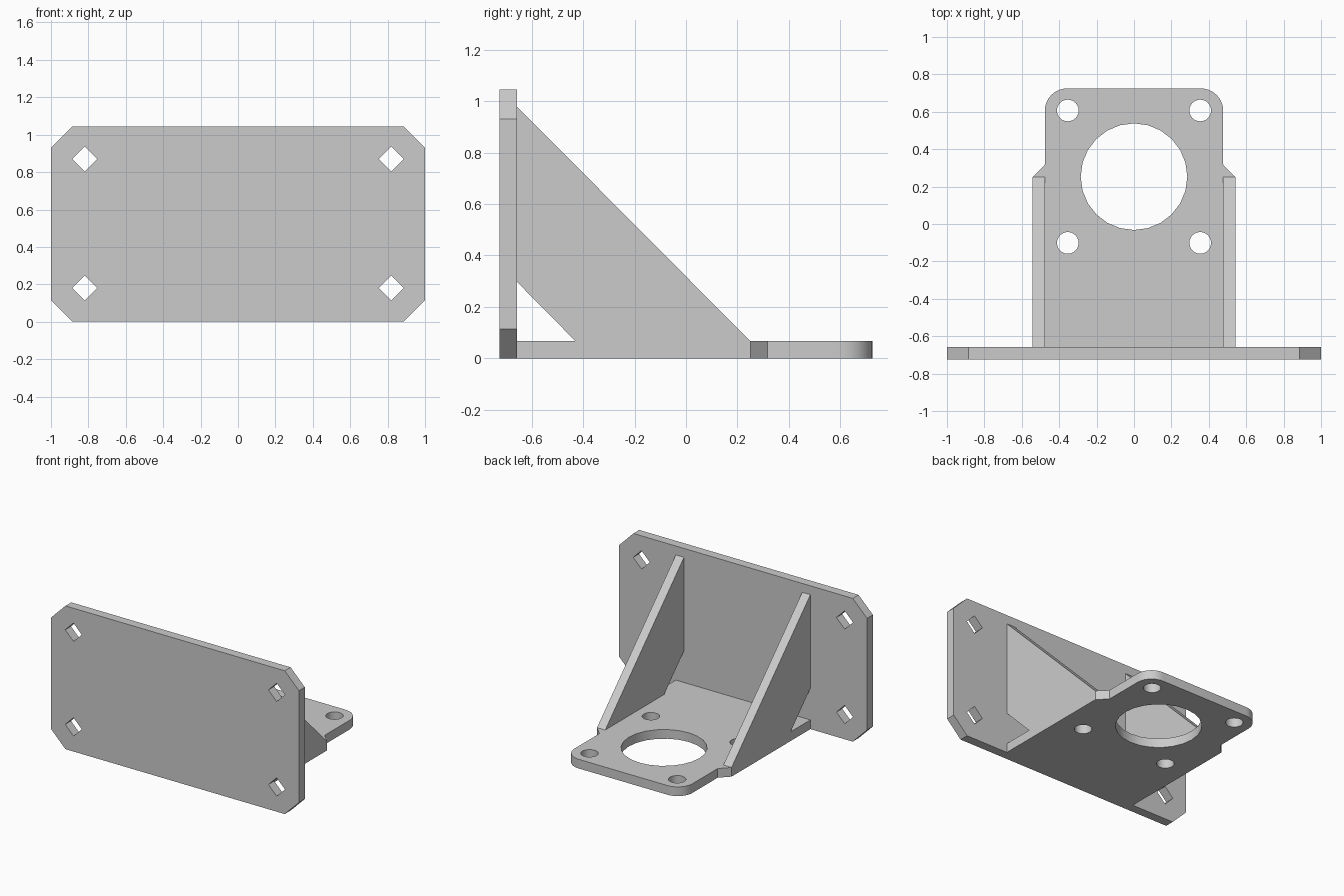
import bpy, bmesh
from math import sin, cos, pi, tau
from mathutils import Matrix, Vector

cube = bpy.data.objects.get("Cube")
if cube:
    bpy.data.objects.remove(cube, do_unlink=True)

grey = bpy.data.materials.new("plain grey")
grey.use_nodes = True
colour = (0.6, 0.6, 0.6, 1)
grey.diffuse_color = colour
grey.node_tree.nodes["Principled BSDF"].inputs["Base Color"].default_value = colour

T = 0.067                      # sheet thickness
FRONT, BACK = -0.725, 0.725    # depth limits
INNER = FRONT + T              # rear face of the mounting plate
HALF, RIB = 0.477, 0.543       # inner and outer faces of the side ribs
HEIGHT = 1.045


def ring(cx, cy, r, n, start=0.0):
    return [(cx + r * cos(start + tau * i / n), cy + r * sin(start + tau * i / n))
            for i in range(n)]


def mirrored(half):
    """Close a right-hand outline by reflecting it across x = 0."""
    return half + [(-x, y) for x, y in reversed(half)]


def sheet(name, outline, holes, matrix, depth=T):
    """Fill an outline with holes, thicken it, and place it."""
    bm = bmesh.new()
    for loop in [outline] + holes:
        vs = [bm.verts.new((x, y, 0)) for x, y in loop]
        for a, b in zip(vs, vs[1:] + vs[:1]):
            bm.edges.new((a, b))
    bmesh.ops.triangle_fill(bm, edges=bm.edges[:], use_beauty=True, normal=(0, 0, 1))
    ext = bmesh.ops.extrude_face_region(bm, geom=bm.faces[:], use_keep_orig=True)
    moved = [g for g in ext["geom"] if isinstance(g, bmesh.types.BMVert)]
    bmesh.ops.translate(bm, verts=moved, vec=(0, 0, depth))
    bmesh.ops.transform(bm, matrix=matrix, verts=bm.verts)
    bmesh.ops.recalc_face_normals(bm, faces=bm.faces[:])
    mesh = bpy.data.meshes.new(name)
    bm.to_mesh(mesh)
    bm.free()
    mesh.materials.append(grey)
    obj = bpy.data.objects.new(name, mesh)
    bpy.context.collection.objects.link(obj)
    return obj


# Upright mounting plate: clipped corners and four diamond holes
c = 0.115
plate = mirrored([(1 - c, 0), (1, c), (1, HEIGHT - c), (1 - c, HEIGHT)])
diamonds = [ring(x, z, 0.067, 4) for x in (-0.82, 0.82) for z in (0.18, 0.87)]
upright = Matrix.Translation((0, INNER, 0)) @ Matrix.Rotation(pi / 2, 4, "X")
sheet("mounting_plate", plate, diamonds, upright)

# Horizontal base: rounded tongue, large bore and four screw holes
r = 0.12
corner = [(HALF - r + r * cos(a), BACK - r + r * sin(a))
          for a in (pi / 2 * i / 10 for i in range(11))]
base = mirrored([(RIB, INNER), (RIB, 0.25), (HALF, 0.317)] + corner)
bores = [ring(0, 0.253, 0.285, 24)]
bores += [ring(x, y, 0.058, 24) for x in (-0.354, 0.354) for y in (-0.101, 0.607)]
sheet("base_plate", base, bores, Matrix())

# Sloping side ribs with a triangular relief at the inner corner
rib = [(INNER, 0.98), (INNER, 0.298), (-0.43, T), (0.25, T)]
yz_to_world = Matrix(((0, 0, 1, 0), (1, 0, 0, 0), (0, 1, 0, 0), (0, 0, 0, 1)))
for name, x in (("left_rib", HALF), ("right_rib", -RIB)):
    sheet(name, rib, [], Matrix.Translation((x, 0, 0)) @ yz_to_world, RIB - HALF)

# Smooth the round walls while keeping sheet edges crisp
bpy.ops.object.select_all(action="DESELECT")
base_obj = bpy.data.objects["base_plate"]
base_obj.select_set(True)
bpy.context.view_layer.objects.active = base_obj
bpy.ops.object.shade_smooth_by_angle(angle=pi / 6)
